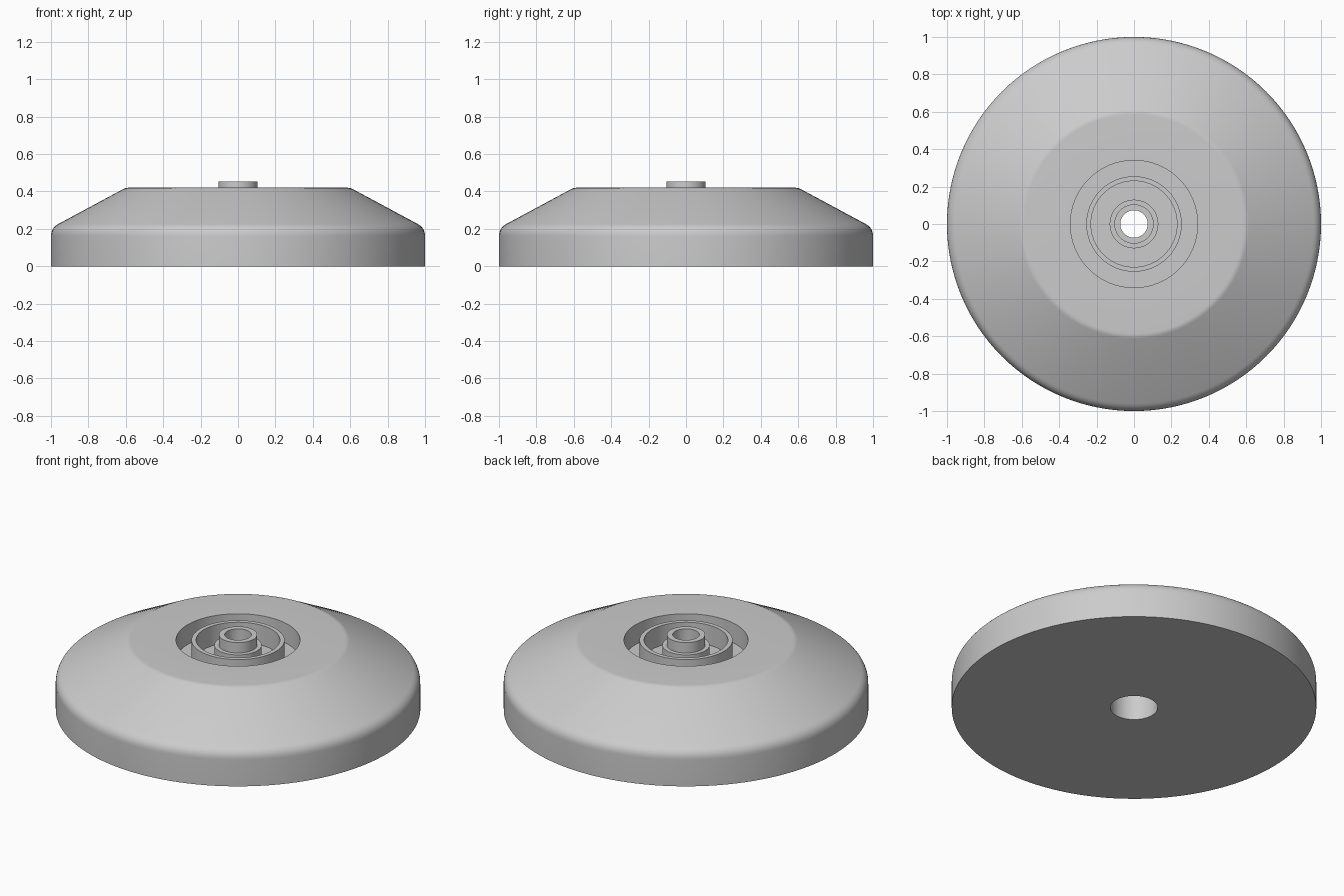
import bpy
import bmesh
import math
from mathutils import Vector

SEGMENTS = 128
TOP = 0.42      # height of the flat top face
FLOOR = 0.30    # floor of the hub recess

cube = bpy.data.objects.get("Cube")
if cube:
    bpy.data.objects.remove(cube, do_unlink=True)

grey = bpy.data.materials.new("plain grey")
grey.use_nodes = True
grey.diffuse_color = (0.6, 0.6, 0.6, 1)
grey.node_tree.nodes["Principled BSDF"].inputs["Base Color"].default_value = (0.6, 0.6, 0.6, 1)


def fillet(before, corner, after, reach, steps):
    """Points of a rounded corner that starts and ends `reach` from it."""
    corner = Vector(corner)
    start = corner + (Vector(before) - corner).normalized() * reach
    end = corner + (Vector(after) - corner).normalized() * reach
    points = []
    for i in range(steps + 1):
        t = i / steps
        points.append(tuple(start.lerp(corner, t).lerp(corner.lerp(end, t), t)))
    return points


def lathe(name, profile):
    """Turn a closed (radius, height) profile around the z axis."""
    bm = bmesh.new()
    rings = []
    for i in range(SEGMENTS):
        a = 2 * math.pi * i / SEGMENTS
        rings.append([bm.verts.new((r * math.cos(a), r * math.sin(a), z)) for r, z in profile])
    for i, ring in enumerate(rings):
        following = rings[(i + 1) % SEGMENTS]
        for j in range(len(profile)):
            k = (j + 1) % len(profile)
            bm.faces.new((ring[j], following[j], following[k], ring[k]))
    bmesh.ops.recalc_face_normals(bm, faces=bm.faces)
    mesh = bpy.data.meshes.new(name)
    bm.to_mesh(mesh)
    bm.free()
    mesh.materials.append(grey)
    obj = bpy.data.objects.new(name, mesh)
    bpy.context.collection.objects.link(obj)
    bpy.ops.object.select_all(action="DESELECT")
    obj.select_set(True)
    bpy.context.view_layer.objects.active = obj
    bpy.ops.object.shade_smooth_by_angle(angle=math.radians(30))
    return obj


# Conical disc with a rounded shoulder, a recess on top and a bore below
rim, shoulder, crest, lip = (1, 0), (1, 0.205), (0.6, TOP), (0.34, TOP)
lathe("disc_body", [
    (0.13, 0), rim,
    *fillet(rim, shoulder, crest, 0.045, 8),
    *fillet(shoulder, crest, lip, 0.015, 4),
    lip, (0.34, FLOOR), (0.13, FLOOR),
])

# Raised ring standing in the recess
lathe("recess_ring", [(0.23, FLOOR - 0.01), (0.255, FLOOR - 0.01), (0.255, TOP), (0.23, TOP)])

# Stepped hollow bushing in the middle
lathe("centre_bushing", [
    (0.073, FLOOR), (0.13, FLOOR), (0.13, 0.39),
    (0.105, 0.39), (0.105, 0.453), (0.073, 0.453),
])
